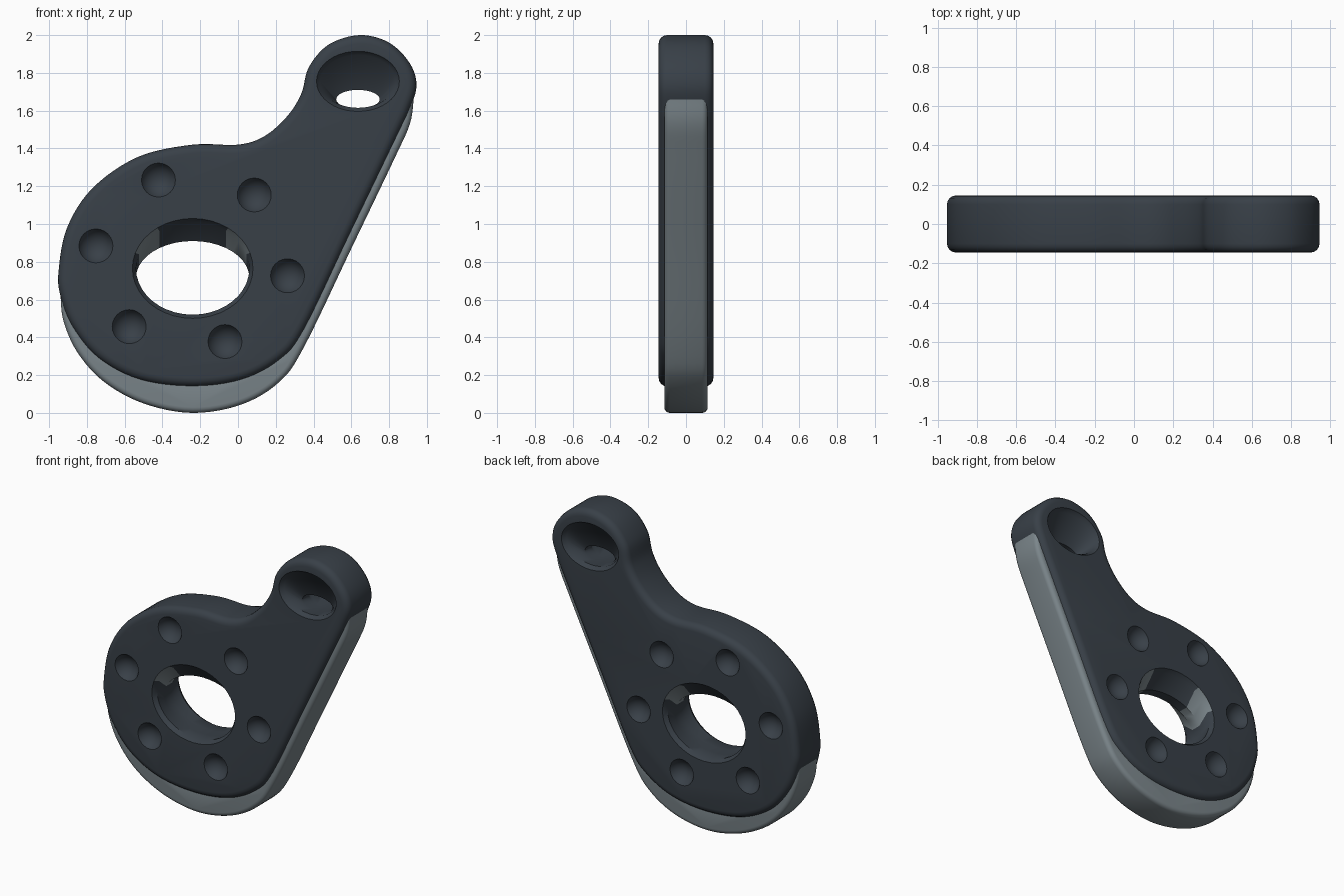
import bpy, bmesh, math
from mathutils import Vector, Matrix

cube = bpy.data.objects.get("Cube")
if cube:
    bpy.data.objects.remove(cube, do_unlink=True)


def material(name, rgb):
    m = bpy.data.materials.new(name)
    m.use_nodes = True
    m.diffuse_color = (*rgb, 1)
    bsdf = m.node_tree.nodes["Principled BSDF"]
    bsdf.inputs["Base Color"].default_value = (*rgb, 1)
    bsdf.inputs["Roughness"].default_value = 0.6
    return m


DARK = material("dark slate", (0.04, 0.051, 0.064))
LIGHT = material("light steel grey", (0.2, 0.24, 0.26))


def smooth_path(pts, closed, steps=6):
    """Catmull-Rom curve through the given profile points."""
    p = [Vector(q) for q in pts]
    n = len(p)
    at = (lambda i: p[i % n]) if closed else (lambda i: p[min(max(i, 0), n - 1)])
    out = []
    for i in range(n if closed else n - 1):
        a, b, c, d = at(i - 1), at(i), at(i + 1), at(i + 2)
        for k in range(steps):
            t = k / steps
            out.append(0.5 * (2 * b + (c - a) * t + (2 * a - 5 * b + 4 * c - d) * t * t
                              + (3 * b - a - 3 * c + d) * t ** 3))
    return out if closed else out + [p[-1]]


def make_object(name, bm, mats):
    bmesh.ops.recalc_face_normals(bm, faces=bm.faces)
    me = bpy.data.meshes.new(name)
    bm.to_mesh(me)
    bm.free()
    for m in mats:
        me.materials.append(m)
    ob = bpy.data.objects.new(name, me)
    bpy.context.collection.objects.link(ob)
    return ob


def plate(name, outline, half, bevel, mats):
    """Flat plate standing in the xz plane with rounded front and back edges."""
    bm = bmesh.new()
    front = bm.faces.new([bm.verts.new((q.x, -half, q.y)) for q in outline])
    ext = bmesh.ops.extrude_face_region(bm, geom=[front], use_keep_orig=True)
    back = [v for v in ext["geom"] if isinstance(v, bmesh.types.BMVert)]
    bmesh.ops.translate(bm, verts=back, vec=(0, 2 * half, 0))
    bmesh.ops.recalc_face_normals(bm, faces=bm.faces)
    rims = [e for e in bm.edges if abs(e.verts[0].co.y - e.verts[1].co.y) < 1e-5]
    bmesh.ops.bevel(bm, geom=rims, offset=bevel, segments=4, profile=0.5,
                    affect='EDGES', clamp_overlap=False)
    return make_object(name, bm, mats)


def add_bore(bm, face, mid, patches):
    """Tapered through hole; face and mid are ellipses (x, z, half width, half height)."""
    grow = lambda e, g: (e[0], e[1], e[2] + g, e[3] + g)
    half = [(0.2, grow(face, 0.02)), (0.146, grow(face, 0.02)), (0.115, face), (0.035, mid)]
    rings = [(-y, e) for y, e in half] + [(y, e) for y, e in reversed(half)]
    n = 40
    loops = []
    for y, (cx, cz, a, b) in rings:
        loops.append([bm.verts.new((cx + a * math.cos(math.tau * i / n), y,
                                    cz + b * math.sin(math.tau * i / n))) for i in range(n)])
    for lo, hi in zip(loops, loops[1:]):
        for i in range(n):
            j = (i + 1) % n
            f = bm.faces.new((lo[i], lo[j], hi[j], hi[i]))
            angle = 360 * (i + 0.5) / n
            if patches and (15 < angle < 50 or 130 < angle < 165):
                f.material_index = 1
    bm.faces.new(loops[0])
    bm.faces.new(loops[-1])


# Arm body: round hub blending into a small head
upper = [(-0.95, 0.75), (-0.905, 0.98), (-0.77, 1.19), (-0.53, 1.355), (-0.24, 1.42),
         (0, 1.42), (0.14, 1.465), (0.26, 1.57), (0.335, 1.69), (0.375, 1.83),
         (0.48, 1.95), (0.645, 2.0), (0.8, 1.96), (0.91, 1.85), (0.945, 1.73)]
lower = [(0.905, 1.6), (0.84, 1.46), (0.59, 0.94), (0.35, 0.44), (0.22, 0.28), (0.02, 0.175),
         (-0.24, 0.14), (-0.52, 0.175), (-0.74, 0.29), (-0.88, 0.46), (-0.94, 0.62)]
body = plate("arm_body", smooth_path(upper + lower, True), 0.145, 0.045, [DARK, LIGHT])

# Cutter: two tapered bores and a ring of dimples on both faces
bm = bmesh.new()
add_bore(bm, (-0.24, 0.765, 0.30, 0.245), (-0.24, 0.715, 0.30, 0.195), True)
add_bore(bm, (0.635, 1.755, 0.20, 0.14), (0.635, 1.66, 0.115, 0.05), False)
for k in range(6):
    a = math.radians(60 * k - 10)
    for side in (-1, 1):
        pos = (-0.245 + 0.515 * math.cos(a), side * 0.1825, 0.805 + 0.455 * math.sin(a))
        bmesh.ops.create_uvsphere(bm, u_segments=24, v_segments=16, radius=0.0975,
                                  matrix=Matrix.Translation(pos) @ Matrix.Rotation(math.pi / 2, 4, 'X'))
cutter = make_object("hole_cutter", bm, [DARK, LIGHT])
cutter.hide_render = True

cut = body.modifiers.new("holes", 'BOOLEAN')
cut.operation = 'DIFFERENCE'
cut.solver = 'EXACT'
cut.object = cutter
deps = bpy.context.evaluated_depsgraph_get()
body.data = bpy.data.meshes.new_from_object(body.evaluated_get(deps))
body.modifiers.clear()
bpy.data.objects.remove(cutter, do_unlink=True)

# Light rim wrapping the underside and the straight edge
outer = [(-0.94, 0.64), (-0.925, 0.49), (-0.85, 0.32), (-0.71, 0.165), (-0.5, 0.05),
         (-0.24, 0), (0.02, 0.045), (0.22, 0.165), (0.35, 0.35), (0.6, 0.87),
         (0.83, 1.35), (0.91, 1.53), (0.93, 1.66)]
pivot = Vector((-0.1, 0.9))
inner = [pivot + (Vector(q) - pivot) * 0.93 for q in lower]
rim = plate("light_rim", smooth_path(outer, False) + smooth_path(inner, False),
            0.115, 0.03, [LIGHT])

# Smooth shading with crisp edges kept
for ob in (body, rim):
    bpy.ops.object.select_all(action='DESELECT')
    ob.select_set(True)
    bpy.context.view_layer.objects.active = ob
    bpy.ops.object.shade_smooth_by_angle(angle=math.radians(35))
